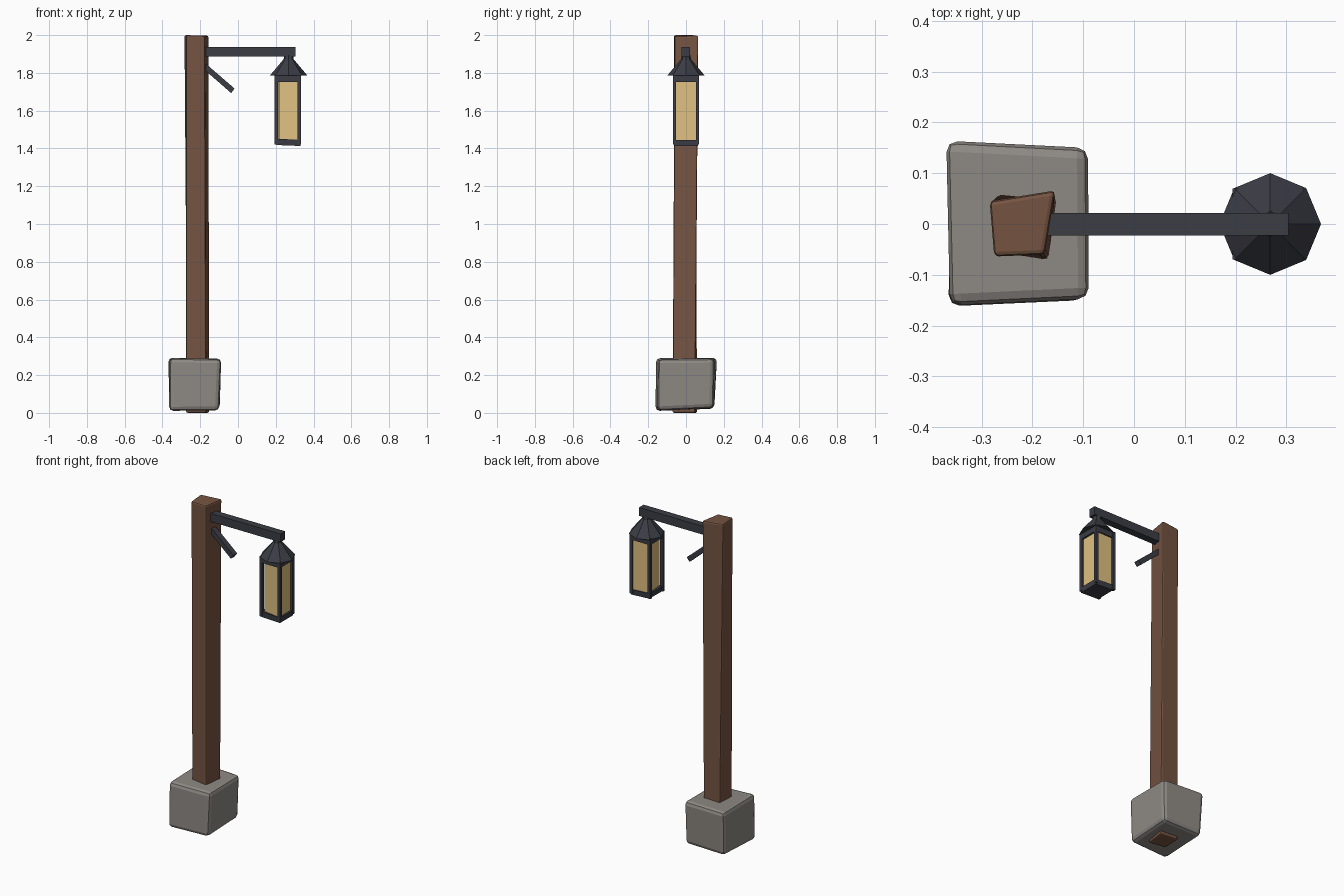
import bpy, bmesh, math

if "Cube" in bpy.data.objects:
    bpy.data.objects.remove(bpy.data.objects["Cube"])


def material(name, rgb):
    m = bpy.data.materials.new(name)
    m.diffuse_color = (*rgb, 1)
    m.use_nodes = True
    m.node_tree.nodes["Principled BSDF"].inputs["Base Color"].default_value = m.diffuse_color
    return m


stone = material("stone", (0.27, 0.25, 0.23))
wood = material("wood", (0.18, 0.09, 0.055))
iron = material("iron", (0.045, 0.047, 0.06))
amber = material("amber_glass", (0.75, 0.53, 0.22))


def finish(name, bm, mat, bevel=0, segments=1):
    bmesh.ops.recalc_face_normals(bm, faces=bm.faces[:])
    me = bpy.data.meshes.new(name)
    bm.to_mesh(me)
    bm.free()
    me.materials.append(mat)
    ob = bpy.data.objects.new(name, me)
    bpy.context.collection.objects.link(ob)
    if bevel:
        mod = ob.modifiers.new("bevel", 'BEVEL')
        mod.width = bevel
        mod.segments = segments
        mod.limit_method = 'NONE'
    return ob


def hewn_block(name, lower, upper, mat, bevel=0, segments=1):
    """Uneven box between two four-point outlines."""
    bm = bmesh.new()
    a = [bm.verts.new(p) for p in lower]
    b = [bm.verts.new(p) for p in upper]
    bm.faces.new(a[::-1])
    bm.faces.new(b)
    for i in range(4):
        j = (i + 1) % 4
        bm.faces.new((a[i], a[j], b[j], b[i]))
    return finish(name, bm, mat, bevel, segments)


def box(name, x0, x1, y0, y1, z0, z1, mat):
    outline = [(x0, y0), (x1, y0), (x1, y1), (x0, y1)]
    return hewn_block(name, [(*p, z0) for p in outline],
                      [(*p, z1) for p in outline], mat)


# Rough stone footing
hewn_block("stone_base",
           [(-0.365, -0.162, 0.01), (-0.1, -0.15, 0.012),
            (-0.096, 0.146, 0.026), (-0.362, 0.15, 0.022)],
           [(-0.362, -0.16, 0.29), (-0.088, -0.147, 0.285),
            (-0.09, 0.15, 0.288), (-0.37, 0.165, 0.292)],
           stone, 0.022, 2)

# Twisted timber post, running through the footing
hewn_block("post",
           [(-0.275, -0.055, 0), (-0.168, -0.072, 0),
            (-0.152, 0.048, 0), (-0.268, 0.06, 0)],
           [(-0.275, -0.064, 2.0), (-0.176, -0.06, 1.996),
            (-0.155, 0.066, 1.997), (-0.284, 0.045, 2.0)],
           wood, 0.009, 2)

# Iron arm and its short brace
box("arm", -0.2, 0.304, -0.023, 0.022, 1.887, 1.938, iron)
brace = [(-0.2, 1.836), (-0.036, 1.693), (-0.018, 1.717), (-0.18, 1.857)]
hewn_block("brace", [(x, -0.018, z) for x, z in brace],
           [(x, 0.018, z) for x, z in brace], iron)

# Eight-sided lantern roof
CX = 0.268
bm = bmesh.new()
rings = []
for r, z in ((0.1, 1.785), (0.026, 1.873), (0.024, 1.895)):
    rings.append([bm.verts.new((CX + r * math.cos(k * math.pi / 4),
                                r * math.sin(k * math.pi / 4), z)) for k in range(8)])
bm.faces.new(rings[0][::-1])
bm.faces.new(rings[-1])
for lo, hi in zip(rings, rings[1:]):
    for k in range(8):
        j = (k + 1) % 8
        bm.faces.new((lo[k], lo[j], hi[j], hi[k]))
finish("lantern_roof", bm, iron)

# Lantern cage: top frame, bottom plate and four corner bars
BX, H, W = 0.264, 0.07, 0.018
box("lantern_top_frame", BX - H + 0.002, BX + H - 0.002, -H + 0.002, H - 0.002,
    1.752, 1.787, iron)
hewn_block("lantern_bottom_plate",
           [(0.205, -0.064, 1.418), (0.33, -0.064, 1.413),
            (0.33, 0.064, 1.413), (0.205, 0.064, 1.42)],
           [(0.2, -0.066, 1.452), (0.332, -0.066, 1.445),
            (0.332, 0.066, 1.445), (0.2, 0.066, 1.452)], iron)
for side, sx in (("left", -1), ("right", 1)):
    for face, sy in (("front", -1), ("back", 1)):
        xs = sorted((BX + sx * H, BX + sx * (H - W)))
        ys = sorted((sy * H, sy * (H - W)))
        box(f"lantern_bar_{face}_{side}", *xs, *ys, 1.422, 1.79, iron)

# Slightly crooked glowing glass core
glass = [(0.218, -0.053), (0.321, -0.06), (0.322, 0.061), (0.212, 0.06)]
hewn_block("lantern_glass", [(x, y, 1.44) for x, y in glass],
           [(x, y, 1.765) for x, y in glass], amber)
